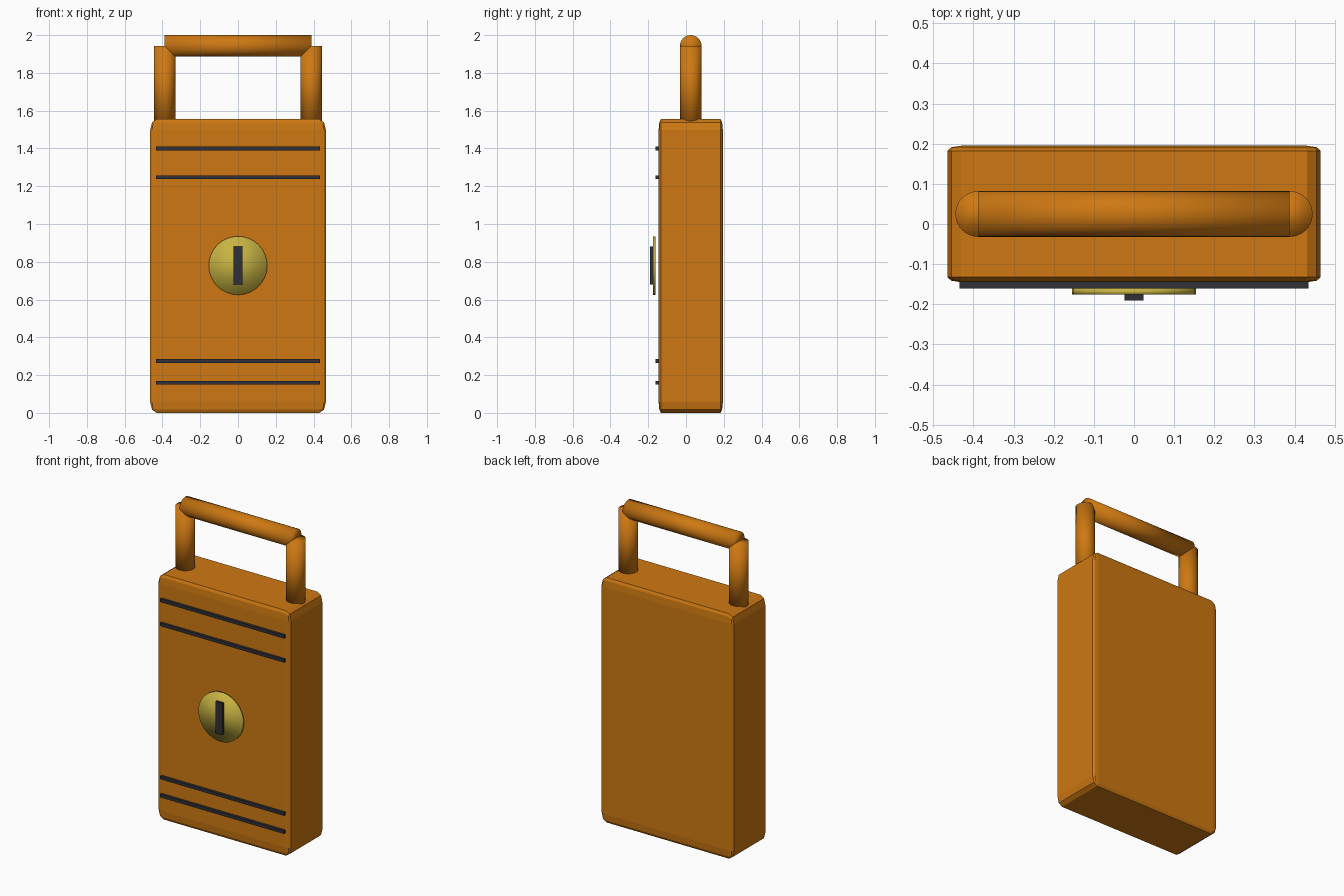
import bpy, bmesh, math
from mathutils import Matrix, Vector

if "Cube" in bpy.data.objects:
    bpy.data.objects.remove(bpy.data.objects["Cube"])


def material(name, rgb):
    m = bpy.data.materials.new(name)
    m.diffuse_color = (*rgb, 1)
    m.use_nodes = True
    m.node_tree.nodes["Principled BSDF"].inputs["Base Color"].default_value = m.diffuse_color
    return m


ORANGE = material("burnt orange", (0.62, 0.19, 0.006))
GOLD = material("brass", (0.58, 0.46, 0.055))
DARK = material("dark grey", (0.03, 0.03, 0.038))


def finish(bm, name, mat, smooth=False):
    bmesh.ops.recalc_face_normals(bm, faces=bm.faces)
    for f in bm.faces:
        f.smooth = smooth
    me = bpy.data.meshes.new(name)
    bm.to_mesh(me)
    bm.free()
    me.materials.append(mat)
    ob = bpy.data.objects.new(name, me)
    bpy.context.collection.objects.link(ob)
    return ob


def box(name, mat, lo, hi, bevel=0):
    """Unit cube, bevelled first, then stretched between two corners."""
    lo, hi = Vector(lo), Vector(hi)
    bm = bmesh.new()
    bmesh.ops.create_cube(bm, size=1)
    if bevel:
        bmesh.ops.bevel(bm, geom=bm.edges[:], offset=bevel, segments=2,
                        profile=0.5, affect='EDGES')
    bmesh.ops.scale(bm, vec=hi - lo, verts=bm.verts)
    bmesh.ops.translate(bm, vec=(lo + hi) / 2, verts=bm.verts)
    return finish(bm, name, mat)


def rod(name, mat, a, b, radius):
    """Capped cylinder running from a to b."""
    a, b = Vector(a), Vector(b)
    d = b - a
    turn = Vector((0, 0, 1)).rotation_difference(d).to_matrix().to_4x4()
    bm = bmesh.new()
    bmesh.ops.create_cone(bm, cap_ends=True, segments=32, radius1=radius,
                          radius2=radius, depth=d.length,
                          matrix=Matrix.Translation((a + b) / 2) @ turn)
    return finish(bm, name, mat, smooth=True)


# Body
box("body", ORANGE, (-0.465, -0.145, 0), (0.465, 0.195, 1.555), bevel=0.037)

# Handle
R, Y, X, TOP = 0.057, 0.025, 0.388, 1.943
for side, s in (("left", -1), ("right", 1)):
    rod(f"handle_post_{side}", ORANGE, (s * X, Y, 1.5), (s * X, Y, TOP), R)
rod("handle_bar", ORANGE, (-X, Y, TOP), (X, Y, TOP), R)

# Front trim strips
for i, z in enumerate((0.16, 0.275, 1.247, 1.4)):
    box(f"trim_strip_{i + 1}", DARK, (-0.435, -0.161, z - 0.01), (0.435, -0.145, z + 0.01))

# Lock plate and keyhole
rod("lock_plate", GOLD, (0, -0.161, 0.78), (0, -0.176, 0.78), 0.155)
box("keyhole", DARK, (-0.024, -0.191, 0.68), (0.024, -0.176, 0.88))
